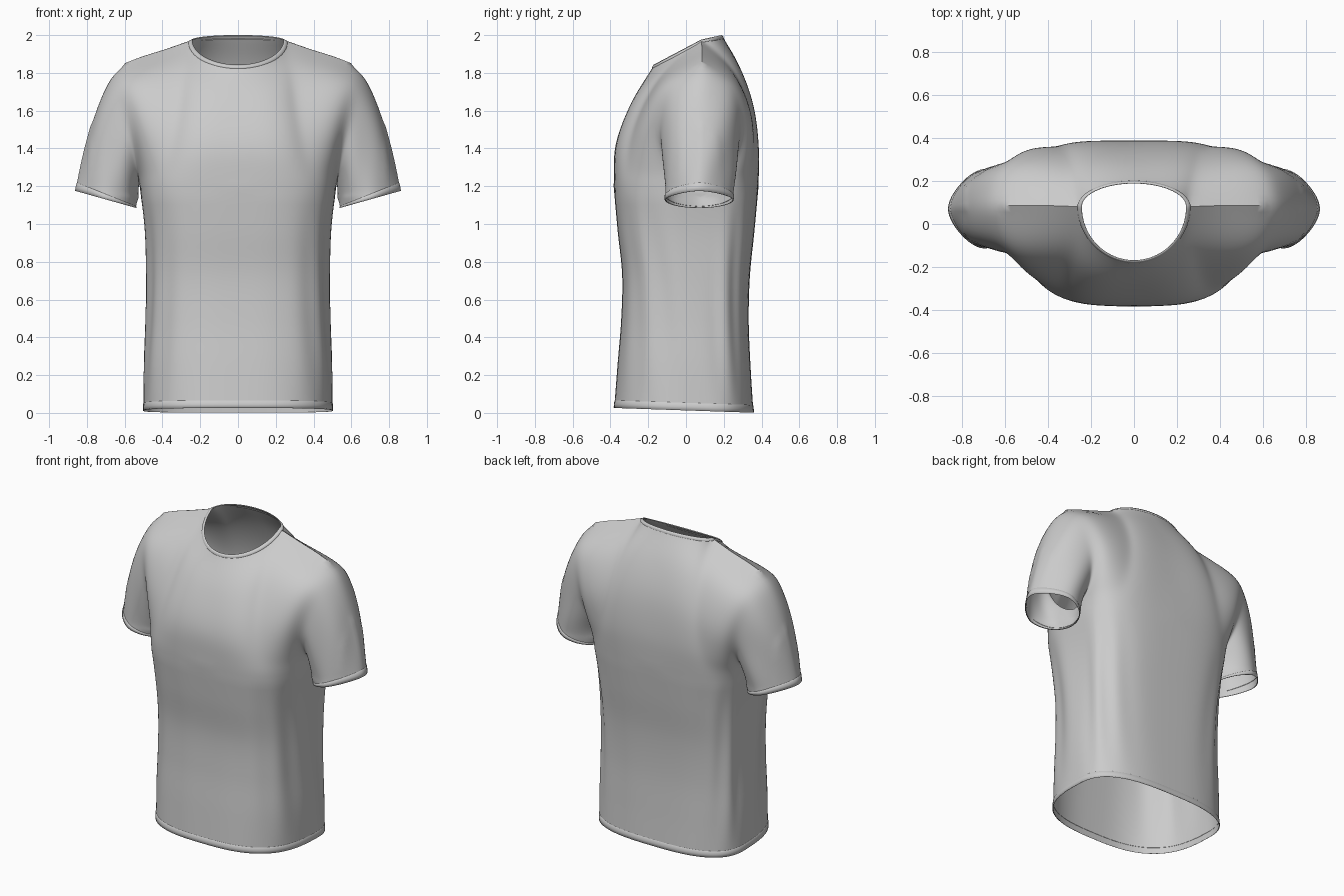
import bpy, bmesh
from math import sin, cos, pi
from mathutils import Vector as V

if "Cube" in bpy.data.objects:
    bpy.data.objects.remove(bpy.data.objects["Cube"])

N = 28          # samples across a panel
YM = 0.08       # y of the side seams


def spline(pts, t):
    """Catmull-Rom curve through evenly spaced points."""
    p = [V(q) for q in pts]
    p = [2 * p[0] - p[1]] + p + [2 * p[-1] - p[-2]]
    f = min(max(t, 0), 1) * (len(p) - 3)
    i = min(int(f), len(p) - 4)
    f -= i
    a, b, c, d = p[i:i + 4]
    return 0.5 * (2 * b + (c - a) * f + (2 * a - 5 * b + 4 * c - d) * f * f
                  + (3 * b - a - 3 * c + d) * f ** 3)


def add_grid(bm, rows):
    vs = [[bm.verts.new(p) for p in r] for r in rows]
    for r, q in zip(vs, vs[1:]):
        for i in range(len(r) - 1):
            bm.faces.new((r[i], r[i + 1], q[i + 1], q[i]))


def make(name, grids, relax=0):
    """Weld grids into one half mesh and mirror it across x."""
    bm = bmesh.new()
    for g in grids:
        add_grid(bm, g)
    bmesh.ops.remove_doubles(bm, verts=bm.verts, dist=0.0002)
    inner = [v for v in bm.verts if not v.is_boundary and v.co.z > 1.15 and v.co.x < 0.78]
    for _ in range(relax):
        bmesh.ops.smooth_vert(bm, verts=inner, factor=0.5,
                              use_axis_x=True, use_axis_y=True, use_axis_z=True)
    bmesh.ops.recalc_face_normals(bm, faces=bm.faces)
    me = bpy.data.meshes.new(name)
    bm.to_mesh(me)
    bm.free()
    for p in me.polygons:
        p.use_smooth = True
    ob = bpy.data.objects.new(name, me)
    bpy.context.collection.objects.link(ob)
    m = ob.modifiers.new("mirror", 'MIRROR')
    m.merge_threshold = 0.001
    return ob


# Lower body: half width, front y, back y at even heights from 0 to 1.2
BODY = [(.50, -.38, .357), (.495, -.362, .342), (.485, -.343, .332),
        (.483, -.338, .338), (.493, -.362, .362), (.522, -.383, .384)]


def section(z, a, out=0.0):
    """Point on the half ring; a runs 0 front centre, 1 side, 2 back centre."""
    w, yf, yb = spline(BODY, z / 1.2)
    ang = a * pi / 2
    e = 2 / (2.8 + 0.5 * z / 1.2)
    c = cos(ang)
    fold = 0.007 * sin(13 * ang + 2.5 * z) * sin(pi * z / 1.2) * sin(ang) ** 2
    k = out + fold
    x = (w + k) * max(sin(ang), 0) ** e if 0 < a < 2 else 0
    y = YM + ((yf - YM - k) * c ** e if c > 0 else (yb - YM + k) * (-c) ** e)
    zh = 0.013 - 0.034 * y
    return V((x, y, zh + z * (1.2 - zh) / 1.2))


# Armhole, centre lines, shoulder and neckline
TIP = (.645, .085, 1.832)
PIT = (.522, .08, 1.2)
ARM = {1: [PIT, (.53, -.07, 1.31), (.56, -.14, 1.5), (.615, -.09, 1.72), TIP],
       -1: [PIT, (.53, .22, 1.31), (.56, .295, 1.5), (.62, .25, 1.72), TIP]}
MID = {1: [(0, -.383, 1.2), (0, -.372, 1.42), (0, -.29, 1.64), (0, -.17, 1.84)],
       -1: [(0, .384, 1.2), (0, .385, 1.4), (0, .355, 1.63), (0, .285, 1.83), (0, .19, 2.0)]}
SHOULDER = [(.242, .08, 1.975), (.385, .085, 1.925), (.52, .085, 1.882), TIP]
NU = 0.44


def neck(side, b):
    c = cos(b)
    if side > 0:
        return V((.242 * sin(b), .08 - .25 * c, 1.975 - .132 * c))
    return V((.242 * sin(b), .08 + .11 * c, 1.975 + .025 * c))


def panel(side):
    """Coons patch for the chest (side 1) or upper back (side -1)."""
    def bottom(u):
        return section(1.2, u if side > 0 else 2 - u)

    def top(u):
        return neck(side, u / NU * pi / 2) if u < NU else spline(SHOULDER, (u - NU) / (1 - NU))

    rows = []
    for j in range(N + 1):
        v = j / N
        c, e = spline(MID[side], v), spline(ARM[side], v)
        row = []
        for i in range(N + 1):
            u = i / N
            f = 0.5 * u + 0.5 * u * u * (3 - 2 * u)      # eased blend keeps the chest full
            p = (bottom(u) * (1 - v) + top(u) * v + c * (1 - f) + e * f
                 - (bottom(0) * (1 - f) + bottom(1) * f) * (1 - v)
                 - (top(0) * (1 - f) + top(1) * f) * v)
            row.append(p)
        rows.append(row)
    return rows


# Sleeves: loft from armhole to tilted oval cuff, narrower on the outside
def sleeve(s, t, out=0.0):
    th = 2 * pi * s
    a = spline(ARM[1], 2 * s) if s <= 0.5 else spline(ARM[-1], 2 - 2 * s)
    ring = V((-cos(th) * .16, -sin(th) * .180 * (1 - .33 * max(0, -cos(th)) ** 1.5), -cos(th) * .045))
    c = V((.70, .07, 1.13)) + ring
    top = 0.5 - 0.5 * cos(th)
    bulge = V((.034, 0, .018)) * top * sin(pi * t ** 0.75)
    fold = 0.005 * sin(5 * th + 4 * t) * sin(pi * t)
    return a.lerp(c, t) + bulge + ring.normalized() * (out + fold)


S = 2 * N
lower = [[section(1.2 * j / 36, i / N) for i in range(2 * N + 1)] for j in range(37)]
arm = [[sleeve(i / S, j / 24) for i in range(S + 1)] for j in range(25)]
make("shirt_body_and_sleeves", [lower, panel(1), panel(-1), arm], relax=10)

# Stitched bands: hem, cuffs and collar sit slightly proud of the cloth
make("hem_band", [[[section(z, i / N, o) for i in range(2 * N + 1)]
                   for z, o in ((.042, -.001), (.039, .002), (.02, .003), (.002, .003), (0, -.002))]])
make("cuff_band", [[[sleeve(i / S, t, o) for i in range(S + 1)]
                    for t, o in ((.935, -.002), (.94, .002), (.97, .003), (1, .003), (1, -.003))]])


def collar(side, b, d, lift):
    slope = V((sin(b) * .9, -side * cos(b) * .5, -.4 - .45 * cos(b)))
    up = V((sin(b) * .4, -side * cos(b) * .85, .9 - .4 * cos(b)))
    return neck(side, b) + slope * d + up * lift


make("collar_band", [[[collar(sd, i / N * pi / 2, d, l) for i in range(N + 1)]
                      for d, l in ((.024, -.004), (.021, .001), (.011, .002), (0, .001), (.002, -.004))]
                     for sd in (1, -1)])
